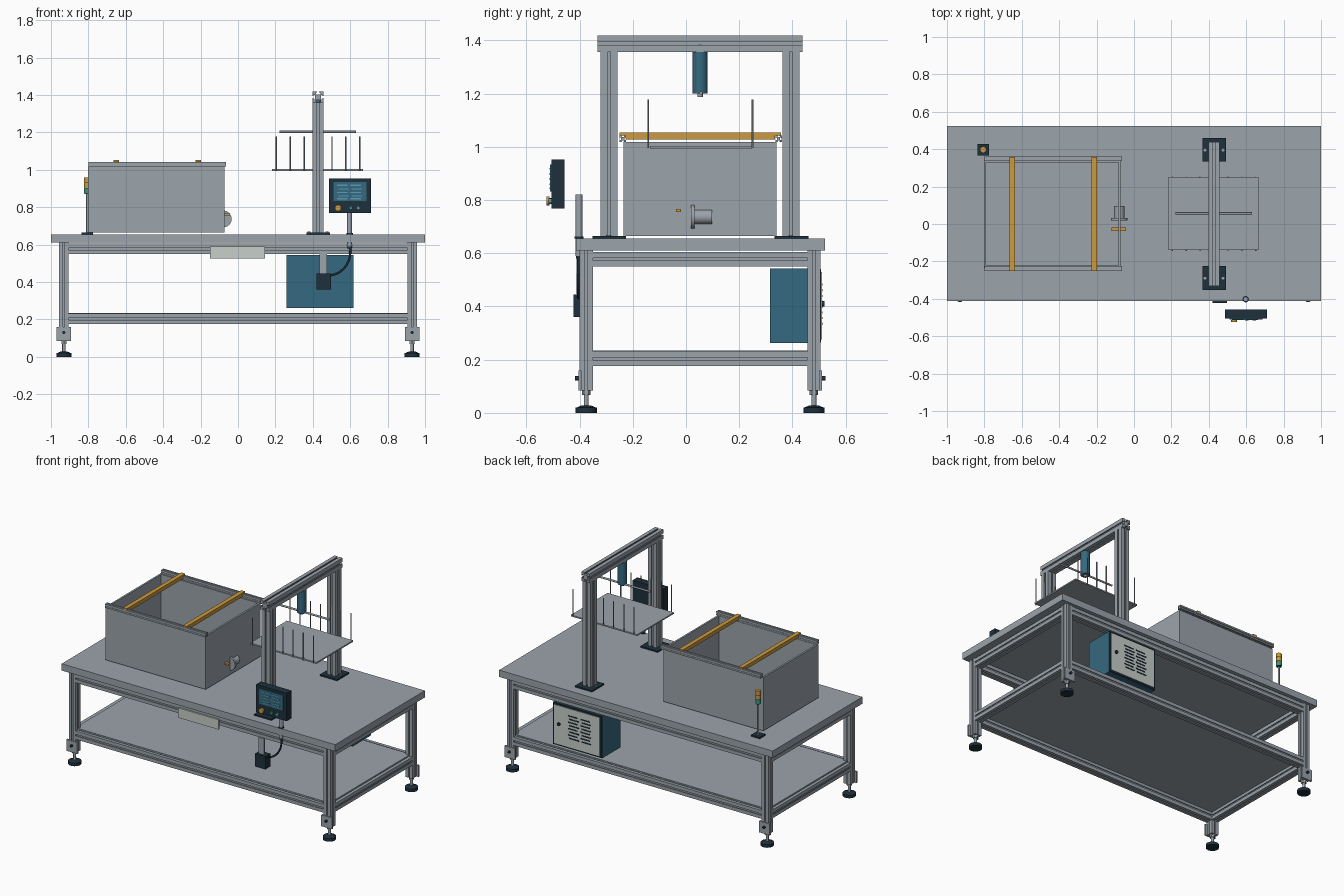
import bpy, bmesh, math
from mathutils import Matrix, Vector

if "Cube" in bpy.data.objects:
    bpy.data.objects.remove(bpy.data.objects["Cube"])


def material(name, rgb):
    m = bpy.data.materials.new(name)
    m.diffuse_color = (*rgb, 1)
    m.use_nodes = True
    m.node_tree.nodes["Principled BSDF"].inputs["Base Color"].default_value = m.diffuse_color
    return m


GREY = material("aluminium grey", (0.33, 0.37, 0.41))
BLUE = material("steel blue", (0.036, 0.14, 0.215))
DARK = material("dark slate", (0.013, 0.03, 0.045))
ORANGE = material("amber", (0.60, 0.32, 0.05))
WHITE = material("pale grey", (0.57, 0.62, 0.59))
GREEN = material("signal green", (0.045, 0.30, 0.22))
TEAL = material("display teal", (0.10, 0.35, 0.43))

AXES = {"X": Matrix.Rotation(math.pi / 2, 4, "Y"),
        "Y": Matrix.Rotation(-math.pi / 2, 4, "X"),
        "Z": Matrix.Identity(4)}


def finish(bm, name, mat, smooth=False):
    bmesh.ops.recalc_face_normals(bm, faces=bm.faces)
    mesh = bpy.data.meshes.new(name)
    bm.to_mesh(mesh)
    bm.free()
    mesh.materials.append(mat)
    ob = bpy.data.objects.new(name, mesh)
    bpy.context.collection.objects.link(ob)
    if smooth:
        bpy.ops.object.select_all(action="DESELECT")
        ob.select_set(True)
        bpy.context.view_layer.objects.active = ob
        bpy.ops.object.shade_smooth_by_angle(angle=math.radians(35))
    return ob


def box(name, mat, x, y, z):
    """Box from three (low, high) ranges."""
    bm = bmesh.new()
    size = [r[1] - r[0] for r in (x, y, z)]
    mid = [(r[1] + r[0]) / 2 for r in (x, y, z)]
    bmesh.ops.create_cube(bm, size=1, matrix=Matrix.Translation(mid) @ Matrix.Diagonal((*size, 1)))
    return finish(bm, name, mat)


def cyl(name, mat, start, length, r, axis="Z", r2=None, n=24):
    """Cylinder or cone growing from start along an axis."""
    bm = bmesh.new()
    bmesh.ops.create_cone(bm, cap_ends=True, segments=n, radius1=r, radius2=r if r2 is None else r2,
                          depth=length, matrix=Matrix.Translation((0, 0, length / 2)))
    bm.transform(Matrix.Translation(start) @ AXES[axis])
    return finish(bm, name, mat, True)


def extrusion(name, start, length, axis="Z", w=0.05, h=0.05):
    """Slotted aluminium profile growing from start along an axis."""
    side = [(-1, 1), (-.18, 1), (-.18, .8), (-.4, .8), (-.4, .5), (.4, .5), (.4, .8), (.18, .8), (.18, 1)]
    bm = bmesh.new()
    verts = []
    for k in range(4):
        c, s = ((1, 0), (0, -1), (-1, 0), (0, 1))[k]
        for px, py in side:
            verts.append(bm.verts.new(((px * c - py * s) * w / 2, (px * s + py * c) * h / 2, 0)))
    face = bm.faces.new(verts)
    out = bmesh.ops.extrude_face_region(bm, geom=[face], use_keep_orig=True)
    moved = [g for g in out["geom"] if isinstance(g, bmesh.types.BMVert)]
    bmesh.ops.translate(bm, verts=moved, vec=(0, 0, length))
    bm.transform(Matrix.Translation(start) @ AXES[axis])
    return finish(bm, name, GREY)


# ---- Table: top, legs, feet, rails, shelf ----
box("table_top", GREY, (-1, 1), (-0.413, 0.523), (0.61, 0.655))
box("lower_shelf", GREY, (-0.93, 0.93), (-0.37, 0.475), (0.226, 0.235))
LEG_Y = (-0.375, 0.481)
for sx in (-1, 1):
    x = sx * 0.931
    for y in LEG_Y:
        out = -1 if y < 0 else 1
        extrusion("leg", (x, y, 0.085), 0.525)
        cyl("foot_pad", DARK, (x, y, 0), 0.02, 0.04)
        cyl("foot_hub", DARK, (x, y, 0.02), 0.008, 0.036, r2=0.018)
        cyl("foot_stem", GREY, (x, y, 0.02), 0.075, 0.009, n=16)
        cyl("foot_nut", GREY, (x, y, 0.068), 0.016, 0.016, n=6)
        ys = sorted((y + out * 0.018, y + out * 0.03))
        box("leg_plate", GREY, (x - 0.039, x + 0.039), ys, (0.085, 0.16))
        cyl("plate_bolt", DARK, (x, y + out * 0.036 - 0.007, 0.13), 0.014, 0.008, "Y", n=12)
    for z in (0.203, 0.577):
        extrusion("side_rail", (x, -0.35, z), 0.806, "Y", 0.05, 0.055)
for y in LEG_Y:
    for z in (0.203, 0.577):
        extrusion("long_rail", (-0.906, y, z), 1.812, "X", 0.055, 0.05)

# ---- Name plate on the front rail, left blank ----
box("front_plate", WHITE, (-0.15, 0.145), (-0.411, -0.402), (0.525, 0.59))

# ---- Tank with rim rails and cross bars ----
X0, X1, Y0, Y1, T = -0.803, -0.072, -0.235, 0.34, 0.012
box("tank_floor", GREY, (X0, X1), (Y0, Y1), (0.665, 0.68))
for a in (X0, X1 - T):
    box("tank_end_wall", GREY, (a, a + T), (Y0, Y1), (0.665, 1.018))
for a in (Y0, Y1 - T):
    box("tank_side_wall", GREY, (X0 + T, X1 - T), (a, a + T), (0.665, 1.018))
for y in (-0.238, 0.348):
    extrusion("rim_rail", (-0.798, y, 1.03), 0.735, "X", 0.025, 0.025)
for x in (-0.651, -0.213):
    box("cross_bar", ORANGE, (x - 0.014, x + 0.014), (-0.225, 0.335), (1.028, 1.044))
    box("cross_bar_cap", ORANGE, (x - 0.014, x + 0.014), (-0.25, 0.358), (1.043, 1.053))

# ---- Drain valve ----
cyl("drain_flange", GREY, (-0.079, 0.018, 0.737), 0.014, 0.045, "Y")
cyl("drain_pipe", GREY, (-0.079, 0.03, 0.737), 0.067, 0.027, "Y")
box("drain_handle", ORANGE, (-0.12, -0.043), (-0.038, -0.018), (0.755, 0.766))

# ---- Signal tower ----
SX, SY = -0.806, 0.397
box("tower_base", DARK, (SX - 0.032, SX + 0.032), (SY - 0.03, SY + 0.03), (0.655, 0.665))
cyl("tower_pole", GREY, (SX, SY, 0.66), 0.215, 0.006, n=16)
for i, mat in enumerate((GREEN, ORANGE, ORANGE)):
    z = 0.872 + i * 0.029
    cyl("tower_collar", DARK, (SX, SY, z - 0.002), 0.005, 0.0155)
    cyl("tower_lamp", mat, (SX, SY, z + 0.002), 0.026, 0.017)

# ---- Gantry ----
GX = 0.428
for y in (-0.29, 0.395):
    box("gantry_base", DARK, (GX - 0.063, GX + 0.063), (y - 0.062, y + 0.065), (0.655, 0.664))
    extrusion("gantry_post", (GX, y, 0.66), 0.7, "Z", 0.06, 0.064)
    for dx in (-0.048, 0.048):
        cyl("base_bolt", GREY, (GX + dx, y, 0.663), 0.006, 0.008, n=12)
extrusion("gantry_beam", (GX, -0.332, 1.388), 0.77, "Y", 0.06, 0.062)

# ---- Lift cylinder and tray with pins ----
LY = 0.053
cyl("lift_mount", BLUE, (GX, LY, 1.35), 0.035, 0.017)
cyl("lift_cylinder", BLUE, (GX, LY, 1.2), 0.156, 0.028)
cyl("lift_rod", GREY, (GX, LY, 1.188), 0.015, 0.01, n=16)
cyl("cross_rod", GREY, (0.222, LY + 0.004, 1.203), 0.41, 0.006, "X", n=12)
box("tray", GREY, (0.183, 0.668), (-0.135, 0.248), (0.994, 1.003))
for i in range(7):
    for y in (-0.142, 0.25):
        cyl("tray_pin", GREY, (0.205 + i * 0.0743, y, 0.996), 0.182, 0.0035, n=10)

# ---- Control panel ----
box("panel_case", DARK, (0.487, 0.71), (-0.506, -0.456), (0.768, 0.952))
box("panel_screen", BLUE, (0.51, 0.688), (-0.511, -0.505), (0.833, 0.934))
for i, z in enumerate((0.917, 0.898, 0.879, 0.86, 0.845)):
    a = 0.53 + 0.006 * (i % 2)
    box("screen_line", TEAL, (a, a + 0.055), (-0.513, -0.510), (z - 0.003, z + 0.003))
    box("screen_line", TEAL, (a + 0.07, a + 0.128), (-0.513, -0.510), (z - 0.003, z + 0.003))
cyl("stop_stem", DARK, (0.535, -0.515, 0.796), 0.01, 0.011, "Y")
cyl("stop_button", ORANGE, (0.535, -0.525, 0.796), 0.012, 0.017, "Y")
for x, mat in ((0.603, GREEN), (0.643, TEAL)):
    cyl("push_button", mat, (x, -0.516, 0.796), 0.012, 0.01, "Y", n=16)

# ---- Panel post, cable and switch box ----
cyl("panel_post", GREY, (0.597, -0.402, 0.59), 0.23, 0.013)
cyl("post_collar", DARK, (0.597, -0.402, 0.58), 0.016, 0.011)
cyl("post_ring", DARK, (0.597, -0.402, 0.655), 0.008, 0.017)
box("switch_bracket", GREY, (0.437, 0.475), (-0.408, -0.395), (0.44, 0.552))
box("switch_box", DARK, (0.42, 0.496), (-0.423, -0.37), (0.36, 0.445))
curve = bpy.data.curves.new("cable", "CURVE")
curve.dimensions = "3D"
curve.bevel_depth = 0.006
curve.bevel_resolution = 2
curve.resolution_u = 8
spline = curve.splines.new("BEZIER")
path = [(0.603, -0.403, 0.59), (0.59, -0.405, 0.51), (0.545, -0.405, 0.455), (0.49, -0.403, 0.432)]
spline.bezier_points.add(len(path) - 1)
for p, co in zip(spline.bezier_points, path):
    p.co = Vector(co)
    p.handle_left_type = p.handle_right_type = "AUTO"
curve.materials.append(DARK)
bpy.context.collection.objects.link(bpy.data.objects.new("cable", curve))

# ---- Electrical cabinet with vented rear door ----
box("cabinet", BLUE, (0.26, 0.617), (0.315, 0.503), (0.262, 0.543))
box("cabinet_frame", DARK, (0.262, 0.615), (0.5, 0.508), (0.265, 0.54))
box("cabinet_door", WHITE, (0.272, 0.605), (0.505, 0.512), (0.275, 0.53))
for row in range(8):
    z = 0.335 + row * 0.021
    for x in (0.335, 0.425):
        a = x + 0.008 * (row % 2)
        box("vent_slot", DARK, (a, a + 0.07), (0.511, 0.514), (z - 0.004, z + 0.004))
cyl("door_lock", DARK, (0.57, 0.51, 0.41), 0.01, 0.011, "Y", n=16)
